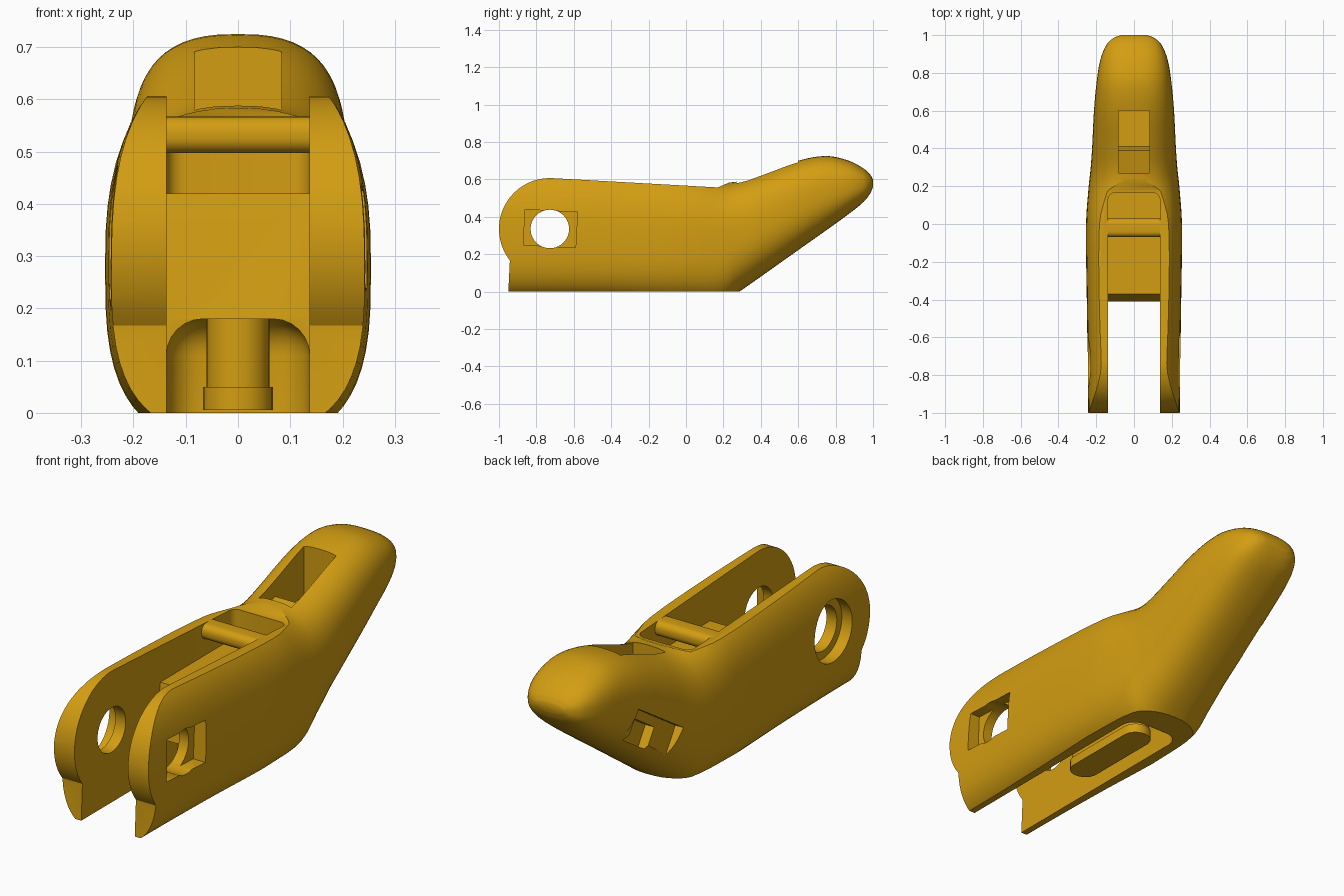
import bpy, bmesh, math
from mathutils import Vector, Matrix

if "Cube" in bpy.data.objects:
    bpy.data.objects.remove(bpy.data.objects["Cube"])

gold = bpy.data.materials.new("golden_yellow")
gold.diffuse_color = (0.65, 0.34, 0.006, 1)
gold.use_nodes = True
gold.node_tree.nodes["Principled BSDF"].inputs["Base Color"].default_value = gold.diffuse_color


def make(name, bm):
    bmesh.ops.recalc_face_normals(bm, faces=bm.faces)
    me = bpy.data.meshes.new(name)
    bm.to_mesh(me)
    bm.free()
    me.materials.append(gold)
    ob = bpy.data.objects.new(name, me)
    bpy.context.collection.objects.link(ob)
    return ob


def block(name, lo, hi, bevel=0, axes="xyz", tilt=0):
    """Box between two corners; edges along the named axes are rounded."""
    lo, hi = Vector(lo), Vector(hi)
    bm = bmesh.new()
    bmesh.ops.create_cube(bm, size=1)
    for v in bm.verts:
        v.co = Vector([c * s for c, s in zip(v.co, hi - lo)])
    if bevel:
        edges = []
        for e in bm.edges:
            d = e.verts[0].co - e.verts[1].co
            axis = "xyz"[max(range(3), key=lambda i: abs(d[i]))]
            if axis in axes:
                edges.append(e)
        bmesh.ops.bevel(bm, geom=edges, offset=bevel, segments=6,
                        profile=0.5, affect='EDGES', clamp_overlap=True)
    m = Matrix.Translation((lo + hi) / 2) @ Matrix.Rotation(tilt, 4, 'X')
    bmesh.ops.transform(bm, matrix=m, verts=bm.verts)
    return make(name, bm)


def prism(name, pts, x0, x1):
    """Side profile of (y, z) points extruded along x."""
    bm = bmesh.new()
    f = bm.faces.new([bm.verts.new((x0, y, z)) for y, z in pts])
    r = bmesh.ops.extrude_face_region(bm, geom=[f])
    for v in r["geom"]:
        if isinstance(v, bmesh.types.BMVert):
            v.co.x = x1
    return make(name, bm)


def circle(y, z, r, n=40):
    return [(y + r * math.cos(2 * math.pi * i / n),
             z + r * math.sin(2 * math.pi * i / n)) for i in range(n)]


def boolean(target, tool, op='DIFFERENCE'):
    mod = target.modifiers.new("cut", 'BOOLEAN')
    mod.operation, mod.solver, mod.object = op, 'EXACT', tool
    bpy.context.view_layer.objects.active = target
    bpy.ops.object.modifier_apply(modifier=mod.name)
    bpy.data.objects.remove(tool)


# Body: rounded sections (y, bottom, top, half width) swept front to back
stations = [(-1.05, -.04, .68, .242), (-.75, -.04, .68, .245), (-.4, -.045, .67, .25),
            (0, -.06, .635, .254), (.2, -.06, .585, .24), (.29, .003, .592, .23),
            (.4, .08, .628, .222), (.6, .222, .70, .212), (.75, .328, .725, .198),
            (.87, .415, .70, .178), (.95, .48, .658, .145), (.985, .525, .625, .108),
            (1.0, .56, .60, .07)]


def section_at(k, t):
    """Smooth curve through the stations, between station k and k + 1."""
    a, b = stations[k], stations[k + 1]
    p, n = stations[max(k - 1, 0)], stations[min(k + 2, len(stations) - 1)]
    h = b[0] - a[0]
    out = [a[0] + h * t]
    for j in (1, 2, 3):
        ma = (b[j] - p[j]) / (b[0] - p[0]) * h
        mb = (n[j] - a[j]) / (n[0] - a[0]) * h
        d = b[j] - a[j]
        out.append(a[j] + t * (ma + t * (3 * d - 2 * ma - mb + t * (ma + mb - 2 * d))))
    return out


sections = [section_at(k, i / 4) for k in range(len(stations) - 1) for i in range(4)]
sections.append(list(stations[-1]))
N = 56
bm = bmesh.new()
rings = []
for y, zb, zt, hw in sections:
    blend = min(max((y + .1) / .5, 0), 1)
    mid = (1 - blend) * .28 + blend * (zb + zt) / 2
    ring = []
    for i in range(N):
        a = 2 * math.pi * i / N
        c, s = math.cos(a), math.sin(a)
        e = 2 / (2.6 if s > 0 else 3 - .6 * blend)
        h = (zt - mid) if s > 0 else (mid - zb)
        ring.append(bm.verts.new((hw * math.copysign(abs(c) ** e, c), y,
                                  mid + h * math.copysign(abs(s) ** e, s))))
    rings.append(ring)
for r0, r1 in zip(rings, rings[1:]):
    for i in range(N):
        j = (i + 1) % N
        bm.faces.new((r0[i], r0[j], r1[j], r1[i]))
bm.faces.new(rings[0])
bm.faces.new(rings[-1])
body = make("lever_body", bm)

# Side outline: flat base, flat top and round fork ends
py, pz, pr = -.728, .335, .272
arc = [(py + pr * math.cos(math.radians(a)), pz + pr * math.sin(math.radians(a)))
       for a in range(86, 221, 6)]
outline = [(-.95, 0), (1.2, 0), (1.2, .95), (.26, .95), (.235, .585), (.17, .557)]
outline += arc + [(-.942, .16)]
boolean(body, prism("outline_tool", outline, -.5, .5), 'INTERSECT')

# Fork slot, top pocket and underside cavity
slot = [(-1.2, -.1), (-.41, -.1), (-.41, .18), (-.37, .43), (-.37, .9), (-1.2, .9)]
boolean(body, prism("fork_slot", slot, -.137, .137))
boolean(body, block("top_pocket", (-.137, -.6, .42), (.137, .165, .9), .035, "z"))
boolean(body, block("under_cavity", (-.137, -.7, -.2), (.137, .15, .18), .07))

# Pivot hole with square nut seat on one side and round seat on the other
boolean(body, prism("pivot_hole", circle(py, pz, .103), -.5, .5))
boolean(body, block("nut_seat", (.185, -.865, .242), (.5, -.585, .432), tilt=math.radians(-3)))
boolean(body, prism("head_seat", circle(py, pz, .14), -.5, -.19))

# Stepped window in the upper end
window = [(.27, .9), (.27, .51), (.39, .54), (.41, .46), (.6, .46), (.6, .9)]
boolean(body, prism("end_window", window, -.083, .083))

# Shallow stepped recess in the left flank
boolean(body, block("flank_recess", (-.4, .37, .20), (-.185, .73, .41), tilt=math.radians(33)))
boolean(body, block("flank_pocket", (-.4, .51, .30), (-.14, .68, .40), tilt=math.radians(33)))

# Cross bar and underside rib with a wider foot
bar = block("cross_bar", (-.15, -.07, .497), (.15, .03, .567), .03, "x")
rib = block("under_rib", (-.06, -.40, .03), (.06, .07, .2), .058, "z")
foot = block("rib_foot", (-.067, -.407, .006), (.067, .077, .05), .064, "z")

for ob in (body, bar, rib, foot):
    bpy.ops.object.select_all(action='DESELECT')
    ob.select_set(True)
    bpy.context.view_layer.objects.active = ob
    bpy.ops.object.shade_smooth_by_angle(angle=math.radians(30))
